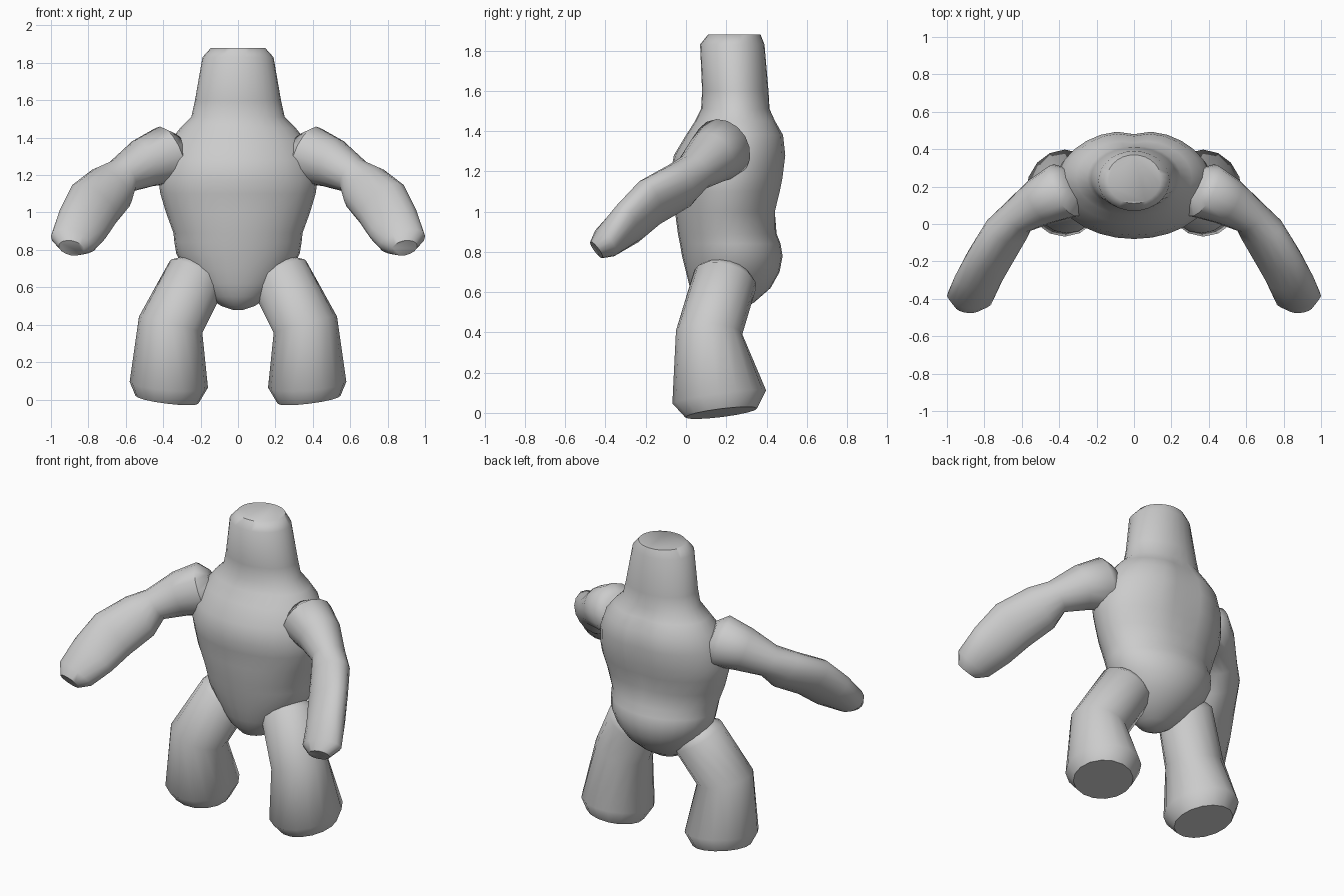
import bpy, bmesh, math
from mathutils import Vector

if "Cube" in bpy.data.objects:
    bpy.data.objects.remove(bpy.data.objects["Cube"])


def loft(name, rings, mirror=False, angle=50):
    """Skin a closed surface over a list of point rings."""
    bm = bmesh.new()
    loops = [[bm.verts.new(p) for p in ring] for ring in rings]
    n = len(loops[0])
    for lo, hi in zip(loops, loops[1:]):
        for i in range(n):
            j = (i + 1) % n
            bm.faces.new((lo[i], lo[j], hi[j], hi[i]))
    bm.faces.new(loops[0][::-1])
    bm.faces.new(loops[-1])
    bmesh.ops.recalc_face_normals(bm, faces=bm.faces)
    mesh = bpy.data.meshes.new(name)
    bm.to_mesh(mesh)
    bm.free()
    obj = bpy.data.objects.new(name, mesh)
    bpy.context.collection.objects.link(obj)
    bpy.ops.object.select_all(action='DESELECT')
    obj.select_set(True)
    bpy.context.view_layer.objects.active = obj
    bpy.ops.object.shade_smooth_by_angle(angle=math.radians(angle))
    if mirror:
        mod = obj.modifiers.new("mirror", 'MIRROR')
        mod.use_mirror_merge = False
    return obj


def limb_rings(sections, sides=16):
    """Elliptical rings square to a path; section = centre, wide hint, wide radius, narrow radius."""
    c = [Vector(s[0]) for s in sections]
    rings = []
    for k, (_, hint, wide, narrow) in enumerate(sections):
        t = Vector()
        if k > 0:
            t += (c[k] - c[k - 1]).normalized()
        if k < len(c) - 1:
            t += (c[k + 1] - c[k]).normalized()
        t.normalize()
        u = Vector(hint)
        u = (u - t * u.dot(t)).normalized()
        v = t.cross(u)
        rings.append([c[k] + u * wide * math.cos(a) + v * narrow * math.sin(a)
                      for a in (2 * math.pi * i / sides for i in range(sides))])
    return rings


def torso_ring(z, half, front, back, groove, sides=28):
    """Horizontal oval with a shallow spine groove at the back."""
    ring = []
    for i in range(sides):
        a = 2 * math.pi * i / sides
        x = half * math.cos(a)
        y = (front + back) / 2 + (back - front) / 2 * math.sin(a)
        if math.sin(a) > 0:
            y -= groove * math.exp(-(x / 0.07) ** 2)
        ring.append((x, y, z))
    return ring


# Torso and blunt head: height, half width, front y, back y, groove
torso = [
    (0.48, 0.03, 0.13, 0.20, 0), (0.50, 0.09, 0.09, 0.26, 0),
    (0.55, 0.165, 0.05, 0.34, 0), (0.62, 0.23, 0.02, 0.42, 0),
    (0.70, 0.29, 0.00, 0.465, 0), (0.78, 0.33, -0.02, 0.48, 0),
    (0.84, 0.34, -0.03, 0.47, 0), (0.89, 0.345, -0.04, 0.45, 0),
    (1.00, 0.385, -0.055, 0.45, 0.01), (1.10, 0.415, -0.065, 0.475, 0.015),
    (1.17, 0.425, -0.08, 0.49, 0.02), (1.28, 0.41, -0.06, 0.505, 0.025),
    (1.38, 0.365, 0.00, 0.495, 0.025), (1.45, 0.31, 0.045, 0.455, 0.02),
    (1.51, 0.25, 0.075, 0.42, 0.005), (1.60, 0.23, 0.08, 0.41, 0),
    (1.83, 0.19, 0.07, 0.39, 0), (1.88, 0.145, 0.11, 0.37, 0),
]
loft("torso", [torso_ring(*s) for s in torso])

# Legs: flat foot, ankle flare, knee, hip
X = (1, 0, 0)
leg = [
    ((0.38, 0.175, 0.00), X, 0.17, 0.18),
    ((0.37, 0.165, 0.08), X, 0.21, 0.235),
    ((0.36, 0.115, 0.40), X, 0.175, 0.165),
    ((0.22, 0.195, 0.665), X, 0.165, 0.16),
    ((0.19, 0.21, 0.72), X, 0.10, 0.10),
]
loft("leg", limb_rings(leg), mirror=True)

# Arms: shoulder, elbow, flattened forearm, rounded tip
D = (1, 0, 1)
arm = [
    ((0.32, 0.21, 1.335), D, 0.10, 0.10),
    ((0.37, 0.18, 1.31), D, 0.16, 0.155),
    ((0.50, 0.12, 1.265), D, 0.135, 0.13),
    ((0.62, 0.04, 1.195), D, 0.10, 0.10),
    ((0.68, -0.03, 1.13), D, 0.14, 0.10),
    ((0.77, -0.18, 1.045), D, 0.155, 0.092),
    ((0.83, -0.29, 0.94), (1, 0, 0.8), 0.145, 0.09),
    ((0.88, -0.40, 0.845), (1, 0.3, 0.4), 0.125, 0.08),
    ((0.89, -0.445, 0.81), (1, 0.3, 0.4), 0.07, 0.05),
]
loft("arm", limb_rings(arm), mirror=True)
